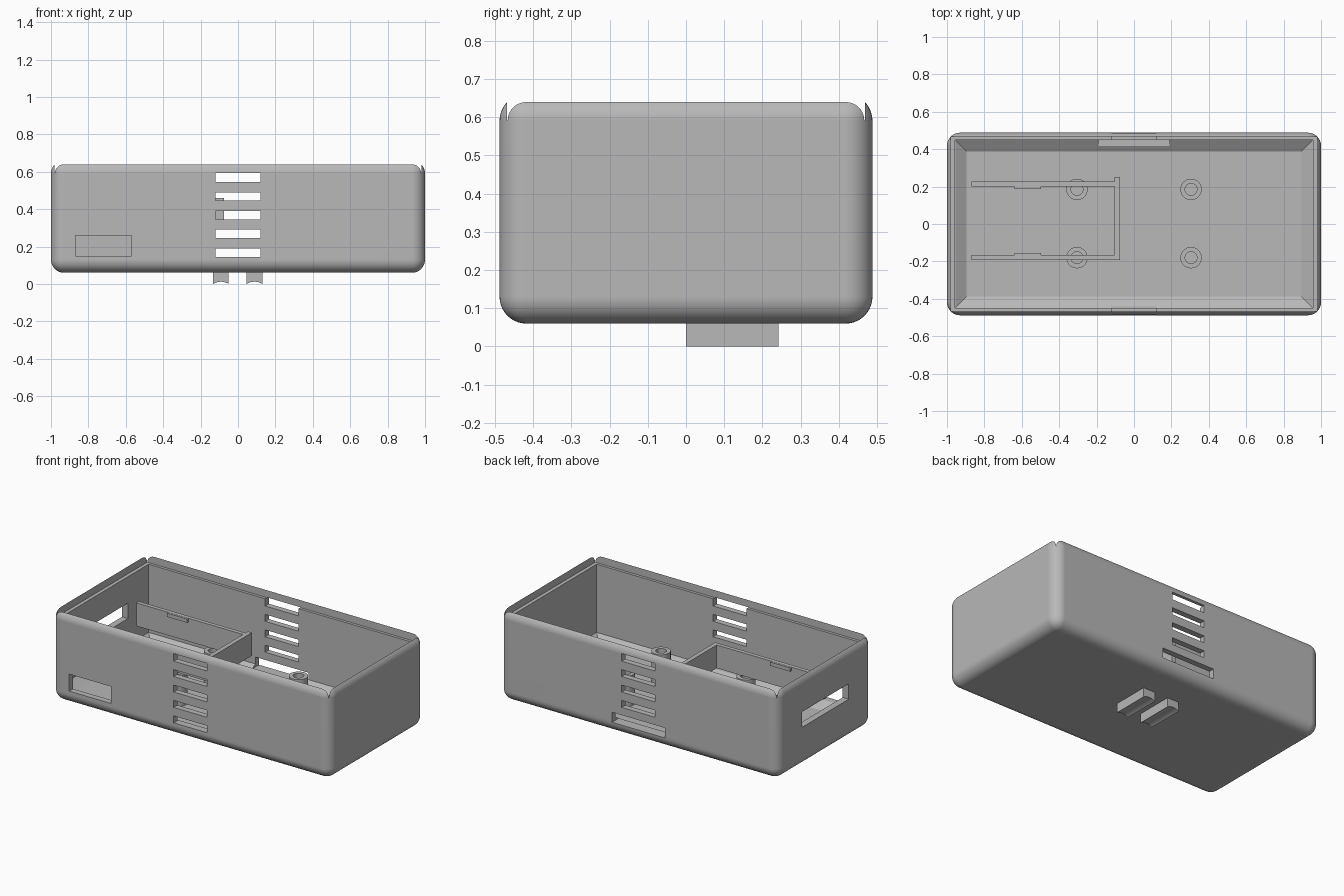
import bpy, bmesh, math
from mathutils import Vector

cube = bpy.data.objects.get("Cube")
if cube:
    bpy.data.objects.remove(cube, do_unlink=True)

grey = bpy.data.materials.new("plain grey")
grey.use_nodes = True
COLOUR = (0.48, 0.48, 0.48, 1)
grey.diffuse_color = COLOUR
grey.node_tree.nodes["Principled BSDF"].inputs["Base Color"].default_value = COLOUR


def add_object(name, bm):
    bmesh.ops.recalc_face_normals(bm, faces=bm.faces)
    mesh = bpy.data.meshes.new(name)
    bm.to_mesh(mesh)
    bm.free()
    mesh.materials.append(grey)
    obj = bpy.data.objects.new(name, mesh)
    bpy.context.collection.objects.link(obj)
    return obj


def box(name, x0, x1, y0, y1, z0, z1, bevel=0, inset=0):
    """Box between two corners; bevel rounds all edges, inset narrows the base."""
    bm = bmesh.new()
    bmesh.ops.create_cube(bm, size=1)
    for v in bm.verts:
        low = v.co.z < 0
        sx, sy = math.copysign(1, v.co.x), math.copysign(1, v.co.y)
        v.co = Vector((x1 if sx > 0 else x0, y1 if sy > 0 else y0, z0 if low else z1))
        if low:
            v.co.x -= sx * inset
            v.co.y -= sy * inset
    if bevel:
        bmesh.ops.bevel(bm, geom=bm.edges[:], offset=bevel, segments=10,
                        profile=0.5, affect='EDGES')
    return add_object(name, bm)


def cylinder(name, x, y, z0, z1, radius):
    bm = bmesh.new()
    bmesh.ops.create_cone(bm, cap_ends=True, segments=40, radius1=radius,
                          radius2=radius, depth=z1 - z0)
    bmesh.ops.translate(bm, verts=bm.verts, vec=(x, y, (z0 + z1) / 2))
    return add_object(name, bm)


def select(obj):
    bpy.ops.object.select_all(action='DESELECT')
    obj.select_set(True)
    bpy.context.view_layer.objects.active = obj


def combine(obj, other, operation='DIFFERENCE'):
    """Apply a boolean and discard the second object."""
    select(obj)
    mod = obj.modifiers.new("cut", 'BOOLEAN')
    mod.operation = operation
    mod.solver = 'EXACT'
    mod.object = other
    bpy.ops.object.modifier_apply(modifier=mod.name)
    bpy.data.objects.remove(other, do_unlink=True)


def smooth(obj):
    select(obj)
    bpy.ops.object.shade_smooth_by_angle(angle=math.radians(30))
    mod = obj.modifiers.new("flat_normals", 'WEIGHTED_NORMAL')
    mod.keep_sharp = True
    bpy.ops.object.modifier_apply(modifier=mod.name)


# Outer shell: rounded block, opened by a lid recess and a main cavity
LEDGE, FLOOR, STEP = 0.592, 0.11, 0.15
case = box("case", -1, 1, -0.488, 0.488, 0.06, 0.661, bevel=0.07)
combine(case, box("lid_recess", -0.98, 0.98, -0.468, 0.468, LEDGE, 0.8))
combine(case, box("cavity", -0.957, 0.957, -0.45, 0.45, STEP, 0.8))
combine(case, box("floor_recess", -0.957, 0.957, -0.45, 0.45, FLOOR, STEP + 0.001,
                  inset=0.062))

# Ventilation slots through the front and back walls
for i in range(5):
    z = 0.145 + 0.1 * i
    for side in (-1, 1):
        y0, y1 = sorted((side * 0.40, side * 0.6))
        combine(case, box("slot", -0.12, 0.12, y0, y1, z, z + 0.045 + 0.004 * (i == 4)))

# Connector openings: wide back slot, front window, end window
combine(case, box("back_slot", -0.19, 0.19, 0.40, 0.6, 0.13, 0.195))
combine(case, box("front_window", -0.87, -0.57, -0.6, -0.40, 0.15, 0.26))
combine(case, box("end_window", -1.1, -0.9, -0.24, 0.24, 0.32, 0.42))
smooth(case)

# Hollow screw posts standing on the floor
POST_TOP = 0.308
for x, side in ((-0.305, "right"), (0.305, "left")):
    for y, end in ((-0.18, "front"), (0.185, "back")):
        post = cylinder(f"screw_post_{end}_{side}", x, y, FLOOR - 0.01, POST_TOP, 0.057)
        combine(post, cylinder("bore", x, y, FLOOR + 0.01, 0.5, 0.032))
        smooth(post)

# Board bracket: two rails, an end stop and small retaining clips
BOTTOM, TOP = 0.31, 0.46
box("rail_back", -0.87, -0.10, 0.2, 0.226, BOTTOM, TOP)
box("rail_front", -0.87, -0.10, -0.192, -0.166, BOTTOM, TOP)
box("end_stop", -0.104, -0.076, -0.192, 0.25, BOTTOM, TOP)
box("clip_back", -0.64, -0.497, 0.188, 0.204, TOP - 0.025, TOP - 0.001)
box("clip_front", -0.64, -0.497, -0.17, -0.154, TOP - 0.025, TOP - 0.001)

# Feet: two short bars with a shallow hollow along the underside
for x, side in ((-0.092, "right"), (0.088, "left")):
    half, rise, steps = 0.042, 0.012, 12
    bm = bmesh.new()
    outline = [(x - half, 0.065)]
    for i in range(steps + 1):
        t = 2 * i / steps - 1
        outline.append((x + half * t, rise * (1 - t * t)))
    outline.append((x + half, 0.065))
    face = bm.faces.new([bm.verts.new((px, 0, pz)) for px, pz in outline])
    ext = bmesh.ops.extrude_face_region(bm, geom=[face])
    bmesh.ops.translate(bm, vec=(0, 0.242, 0),
                        verts=[g for g in ext["geom"] if isinstance(g, bmesh.types.BMVert)])
    smooth(add_object(f"foot_{side}", bm))
